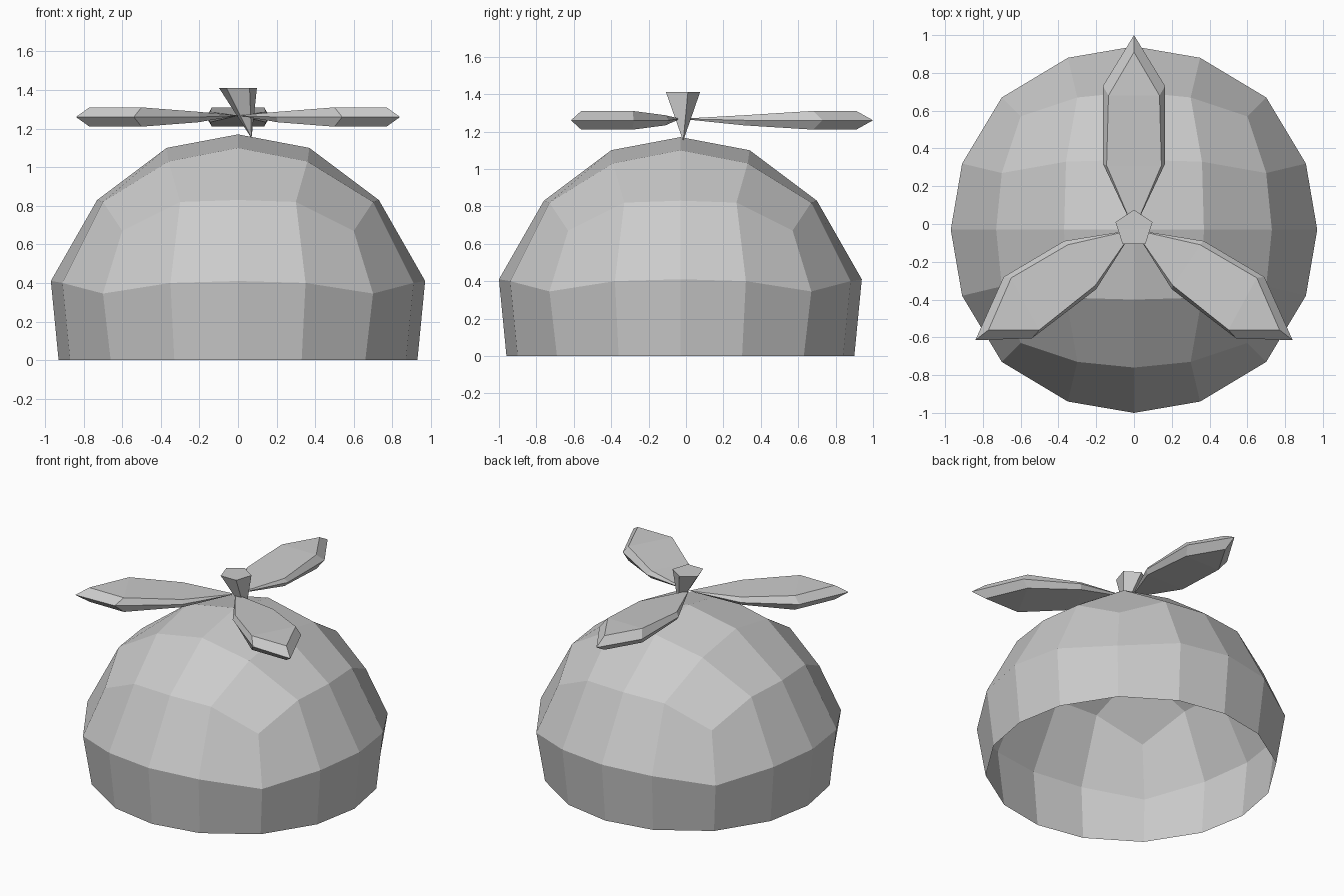
import bpy
import bmesh

if "Cube" in bpy.data.objects:
    bpy.data.objects.remove(bpy.data.objects["Cube"])

CY = -0.03          # y of the cap's vertical axis
BLADE_Z = 1.26      # mid height of the blades


def make_object(name, verts, faces):
    mesh = bpy.data.meshes.new(name)
    mesh.from_pydata(verts, [], faces)
    bm = bmesh.new()
    bm.from_mesh(mesh)
    bmesh.ops.recalc_face_normals(bm, faces=bm.faces)
    bm.to_mesh(mesh)
    bm.free()
    ob = bpy.data.objects.new(name, mesh)
    bpy.context.collection.objects.link(ob)
    return ob


def square_ring(eighth):
    """Turn points from the axis to the diagonal into a full four-sided ring."""
    quarter = eighth + [(y, x, z) for x, y, z in eighth[-2:0:-1]]
    ring = []
    for turn in range(4):
        for x, y, z in quarter:
            for _ in range(turn):
                x, y = -y, x
            ring.append((x, y + CY, z))
    return ring


# Cap dome: upper half of a rounded cube, open at the bottom
inner = square_ring([(.37, 0, 1.10), (.36, .36, 1.03)])
rings = [
    [(.73, 0, .83), (.70, .30, .82), (.60, .60, .67)],
    [(.97, 0, .41), (.91, .35, .40), (.70, .70, .345)],
    [(.93, 0, 0), (.87, .33, 0), (.66, .66, 0)],
]
verts = [(0, CY, 1.17)] + inner
for r in rings:
    verts += square_ring(r)

faces = []
for q in range(4):
    # Crown patch for each quarter
    a, c, b = 1 + 2 * q, 2 + 2 * q, 1 + (2 * q + 2) % 8
    o = [9 + (4 * q + i) % 16 for i in range(5)]
    faces += [(0, a, c, b), (a, o[0], o[1], c),
              (c, o[1], o[2], o[3]), (c, o[3], o[4], b)]
for row in range(2):
    # Side bands
    s = 9 + 16 * row
    for i in range(16):
        j = (i + 1) % 16
        faces.append((s + i, s + 16 + i, s + 16 + j, s + j))
make_object("cap_dome", verts, faces)


# Propeller blades: bevelled leaf shapes pointed at the root
def blade(name, outline, inset):
    heights = [.027, .05, .05, .05, .027]
    v = [(0, CY, BLADE_Z + .008)]
    v += [(x, y, BLADE_Z) for x, y in outline]
    for side in (1, -1):
        v += [(x, y, BLADE_Z + side * h) for (x, y), h in zip(inset, heights)]
    f = []
    for s in (6, 11):
        f += [(0, s, s + 4), (s, s + 1, s + 3, s + 4), (s + 1, s + 2, s + 3)]
        f += [(1 + i, 2 + i, s + 1 + i, s + i) for i in range(4)]
        f += [(0, 1, s), (0, s + 4, 5)]
    make_object(name, v, f)


def mirrored(points):
    return [(-x, y) for x, y in points]


blade("back_blade",
      [(.165, .32), (.165, .73), (0, 1.0), (-.165, .73), (-.165, .32)],
      [(.145, .31), (.135, .68), (0, .91), (-.135, .68), (-.145, .31)])

side_outline = [(.37, -.09), (.69, -.28), (.84, -.615), (.54, -.605), (.20, -.345)]
side_inset = [(.35, -.11), (.65, -.285), (.77, -.56), (.50, -.56), (.205, -.325)]
blade("right_blade", side_outline, side_inset)
blade("left_blade", mirrored(side_outline), mirrored(side_inset))

# Hub: leaning five-sided spike with its flat end up
top = [(0, .075), (.098, .01), (.06, -.107), (-.06, -.107), (-.098, .01)]
make_object("propeller_hub",
            [(x, y, 1.41) for x, y in top] + [(.07, -.015, 1.15)],
            [tuple(range(5))] + [(i, (i + 1) % 5, 5) for i in range(5)])
